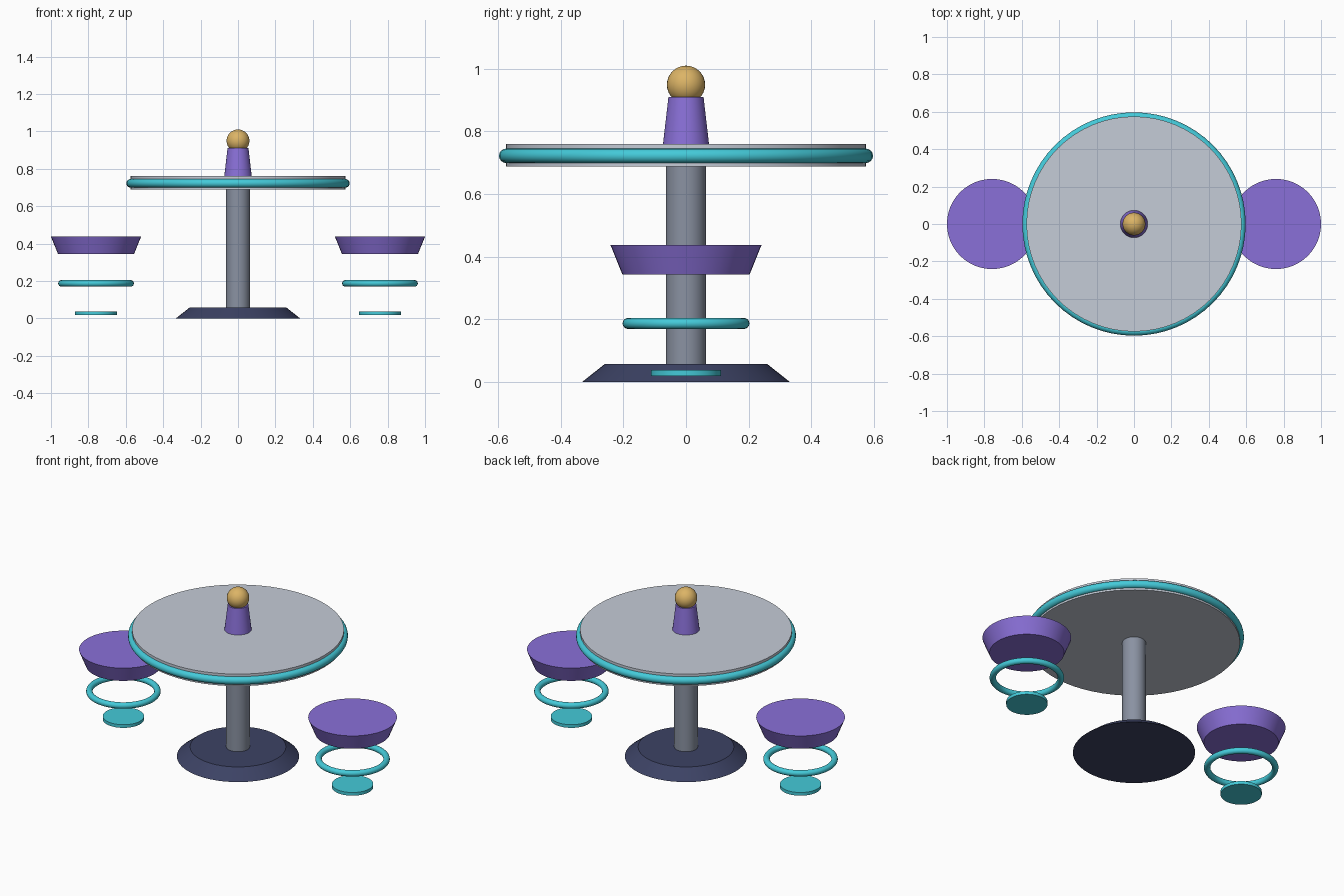
import bpy
import math

cube = bpy.data.objects.get("Cube")
if cube:
    bpy.data.objects.remove(cube, do_unlink=True)


def linear(c):
    return c / 12.92 if c <= 0.04045 else ((c + 0.055) / 1.055) ** 2.4


def material(name, r, g, b):
    colour = (linear(r / 255), linear(g / 255), linear(b / 255), 1)
    mat = bpy.data.materials.new(name)
    mat.use_nodes = True
    mat.diffuse_color = colour
    mat.node_tree.nodes["Principled BSDF"].inputs["Base Color"].default_value = colour
    return mat


navy = material("navy", 60, 66, 100)
steel = material("steel_grey", 138, 146, 162)
silver = material("silver", 197, 204, 215)
teal = material("teal", 68, 202, 217)
purple = material("purple", 138, 112, 216)
gold = material("gold", 220, 180, 102)


def finish(name, mat):
    obj = bpy.context.object
    obj.name = name
    obj.data.materials.append(mat)
    bpy.ops.object.shade_smooth_by_angle(angle=math.radians(30))
    return obj


def frustum(name, mat, r_bottom, r_top, z0, z1, x=0, sides=48):
    bpy.ops.mesh.primitive_cone_add(vertices=sides, radius1=r_bottom, radius2=r_top,
                                    depth=z1 - z0, location=(x, 0, (z0 + z1) / 2))
    return finish(name, mat)


def ring(name, mat, major, minor, z, x=0, sides=64):
    bpy.ops.mesh.primitive_torus_add(major_radius=major, minor_radius=minor,
                                     major_segments=sides, minor_segments=16,
                                     location=(x, 0, z))
    return finish(name, mat)


# Pedestal
frustum("base", navy, 0.332, 0.26, 0, 0.057)
frustum("column", steel, 0.064, 0.064, 0.05, 0.69)

# Table top with its rim tube
frustum("table_top", silver, 0.575, 0.575, 0.688, 0.76, sides=64)
ring("table_rim", teal, 0.574, 0.023, 0.722)

# Centre finial
frustum("finial_cone", purple, 0.0735, 0.056, 0.759, 0.91)
bpy.ops.mesh.primitive_uv_sphere_add(segments=32, ring_count=16, radius=0.061,
                                     location=(0, 0, 0.949))
finish("finial_ball", gold)

# Floating stools, one on each side
for side, sign in (("left", 1), ("right", -1)):
    x = sign * 0.759
    frustum(side + "_seat", purple, 0.203, 0.241, 0.343, 0.437, x)
    ring(side + "_seat_ring", teal, 0.185, 0.0175, 0.187, x, sides=48)
    frustum(side + "_floor_disc", teal, 0.112, 0.112, 0.019, 0.038, x)
